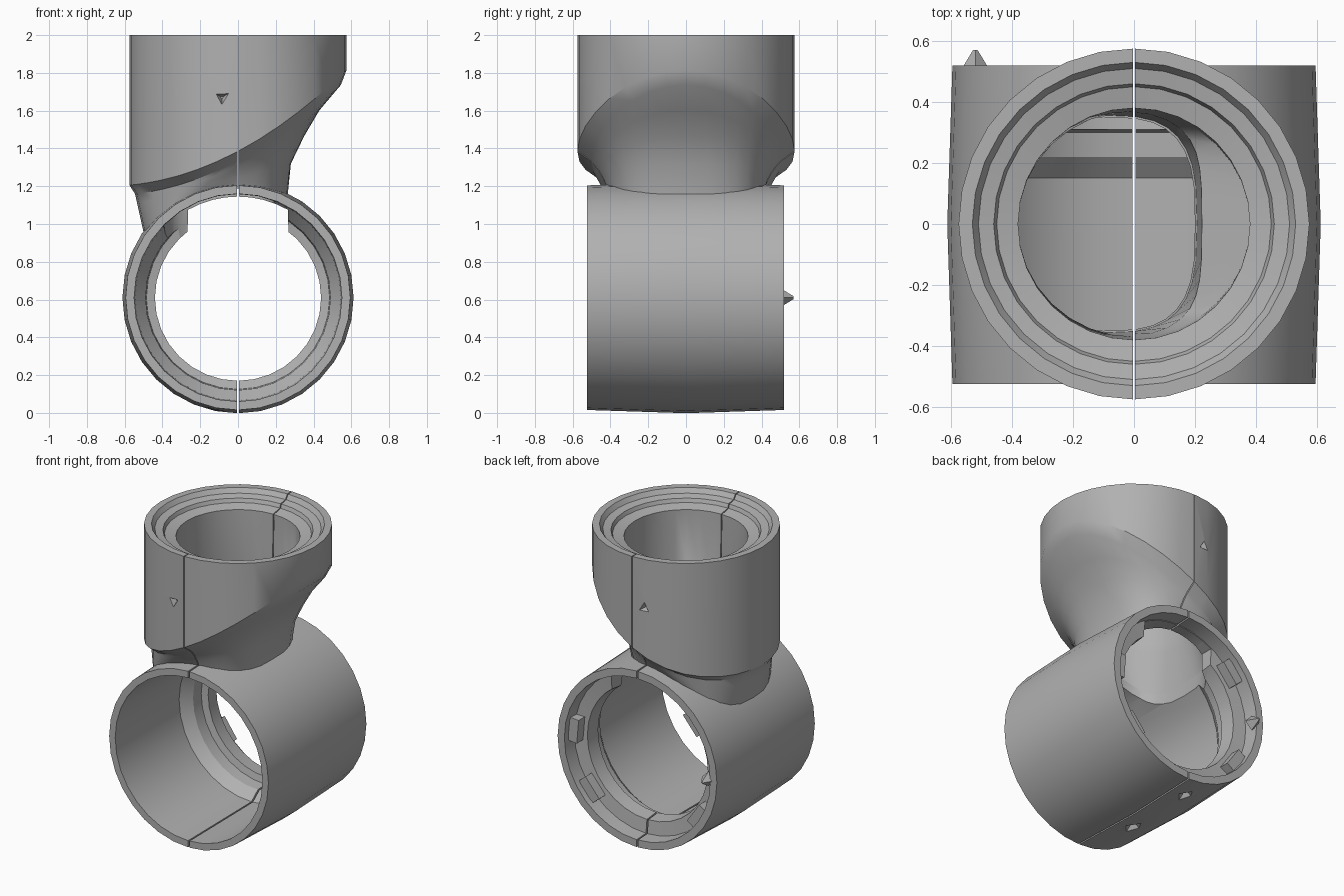
import bpy, bmesh
from math import sin, cos, pi, sqrt, radians, copysign
from mathutils import Matrix

cube = bpy.data.objects.get("Cube")
if cube:
    bpy.data.objects.remove(cube)

SIDES = 32
PIPE_Z = 0.61          # height of the horizontal pipe axis

grey = bpy.data.materials.new("plain grey")
grey.use_nodes = True
grey.diffuse_color = (0.44, 0.44, 0.44, 1)
grey.node_tree.nodes["Principled BSDF"].inputs["Base Color"].default_value = (0.44, 0.44, 0.44, 1)


def make_object(name, bm):
    bmesh.ops.recalc_face_normals(bm, faces=bm.faces)
    mesh = bpy.data.meshes.new(name)
    bm.to_mesh(mesh)
    bm.free()
    mesh.materials.append(grey)
    obj = bpy.data.objects.new(name, mesh)
    bpy.context.collection.objects.link(obj)
    return obj


def ring_solid(name, rings):
    """Bridge a closed loop of rings into a hollow solid."""
    bm = bmesh.new()
    loops = [[bm.verts.new(p) for p in ring] for ring in rings]
    for a, b in zip(loops, loops[1:] + loops[:1]):
        for i in range(SIDES):
            j = (i + 1) % SIDES
            bm.faces.new((a[i], a[j], b[j], b[i]))
    return make_object(name, bm)


def prism(name, outline, along):
    """Solid made by pushing a flat outline along a vector."""
    bm = bmesh.new()
    face = bm.faces.new([bm.verts.new(p) for p in outline])
    pushed = bmesh.ops.extrude_face_region(bm, geom=[face], use_keep_orig=True)["geom"]
    bmesh.ops.translate(bm, vec=along, verts=[v for v in pushed if isinstance(v, bmesh.types.BMVert)])
    return make_object(name, bm)


def cone(name, at, radius, depth, sides, turn, stretch=1.0):
    bm = bmesh.new()
    bmesh.ops.create_cone(bm, cap_ends=True, segments=sides, radius1=radius, radius2=radius * 0.15,
                          depth=depth, matrix=Matrix.Translation(at) @ Matrix.Diagonal((1, stretch, 1, 1))
                          @ Matrix.Rotation(radians(turn), 4, "X"))
    return make_object(name, bm)


def carve(obj, cutters):
    for cutter in cutters:
        cutter.hide_render = True
        mod = obj.modifiers.new("cut", "BOOLEAN")
        mod.operation = "DIFFERENCE"
        mod.solver = "EXACT"
        mod.object = cutter
        bpy.context.view_layer.objects.active = obj
        bpy.ops.object.modifier_apply(modifier=mod.name)
        bpy.data.objects.remove(cutter)


def smooth(obj):
    bpy.ops.object.select_all(action="DESELECT")
    obj.select_set(True)
    bpy.context.view_layer.objects.active = obj
    bpy.ops.object.shade_smooth_by_angle(angle=radians(28))


angles = [2 * pi * i / SIDES for i in range(SIDES)]


def pipe_ring(r, y):
    return [(r * cos(a), y, PIPE_Z + r * sin(a)) for a in angles]


def oval(cx, rx, ry, z, power=1.0):
    """Ring whose height z is a number or a function of x; low power is squarer."""
    pts = [(cx + copysign(abs(cos(a)) ** power, cos(a)) * rx,
            copysign(abs(sin(a)) ** power, sin(a)) * ry) for a in angles]
    return [(x, y, z(x) if callable(z) else z) for x, y in pts]


def blend(top, low, w, s):
    """Ring between two others: s moves it down, w draws its +x side in."""
    ring = []
    for p, q, a in zip(top, low, angles):
        k = s + (w - s) * max(0, cos(a))
        ring.append((p[0] + (q[0] - p[0]) * k, p[1] + (q[1] - p[1]) * k, p[2] + (q[2] - p[2]) * s))
    return ring


def slant(x):
    return 1.385 + 0.53 * x + 0.38 * x * x


def on_pipe(x):
    return PIPE_Z + sqrt(0.575 ** 2 - x * x)


# Horizontal pipe: bulged outside, wide socket and a stepped collar near the back
pipe_profile = [(0.595, -0.525), (0.612, 0), (0.595, 0.52), (0.545, 0.52), (0.54, 0.42), (0.45, 0.41),
                (0.44, 0.31), (0.485, 0.3), (0.49, 0.22), (0.545, 0.15), (0.55, -0.525)]
pipe = ring_solid("horizontal_pipe", [pipe_ring(r, y) for r, y in pipe_profile])

# Upright sleeve with a slanted chamfered rim, flowing down into an offset neck
foot = oval(-0.115, 0.375, 0.42, on_pipe, 0.75)
rim = oval(0, 0.545, 0.505, lambda x: slant(x) - 0.05)
inner_foot = oval(-0.1, 0.305, 0.355, on_pipe, 0.65)
inner_top = oval(0, 0.38, 0.37, lambda x: 1.5 + 0.3 * x)
neck = [blend(rim, foot, w, s) for w, s in ((0, 0), (0.4, 0.22), (0.68, 0.44), (0.93, 0.68), (1, 1))]
bore = [inner_foot, blend(inner_top, inner_foot, 0.9, 0.15), inner_top]
steps = [(0.38, 1.92), (0.45, 1.935), (0.46, 1.96), (0.51, 1.97), (0.53, 2.0)]
sleeve = ring_solid("upright_sleeve",
                    [oval(0, 0.575, 0.575, 2.0), oval(0, 0.575, 0.575, slant)] + neck + bore
                    + [oval(0, r, r, z) for r, z in steps])

# Opening from neck to pipe, and the gap in the collar beneath it
opening = prism("opening_cutter", oval(-0.1, 0.3, 0.35, 0.9, 0.65), (0, 0, 0.7))
arc = [radians(60.5 + 59 * i / 8) for i in range(9)]
gap = [(0.535 * cos(a), 0.14, PIPE_Z + 0.535 * sin(a)) for a in arc]
gap += [(-0.27, 0.14, 0.88), (0.27, 0.14, 0.88)]
carve(pipe, [opening, prism("collar_cutter", gap, (0, 0.4, 0))])

# Thin split between the two halves
for part, half in ((pipe, 0.005), (sleeve, 0.003)):
    slot = [(-half, -1, -0.5), (half, -1, -0.5), (half, 1, -0.5), (-half, 1, -0.5)]
    carve(part, [prism("split_cutter", slot, (0, 0, 3))])

# Small pits in the outside
carve(pipe, [cone("pit_cutter", (-0.13, y, 0.02), 0.09, 0.08, 4, 0, 1.3) for y in (0.34, -0.16)])
carve(sleeve, [cone("pit_cutter", (-0.085, side * 0.57, 1.67), 0.07, 0.08, 3, side * 90)
               for side in (-1, 1)])

# Broken stop blocks inside the back socket
for i, deg in enumerate((5, 140, 215, 320)):
    a = radians(deg)
    bm = bmesh.new()
    place = (Matrix.Translation((0.51 * cos(a), 0.43, PIPE_Z + 0.51 * sin(a)))
             @ Matrix.Rotation(-a, 4, "Y") @ Matrix.Diagonal((0.07, 0.1, 0.16, 1)))
    bmesh.ops.create_cube(bm, size=1, matrix=place)
    make_object(f"stop_block_{i + 1}", bm)

# Small spur on the back edge
cone("back_spur", (-0.52, 0.535, 0.61), 0.05, 0.07, 4, -90, 1.0)

for part in (pipe, sleeve):
    smooth(part)
